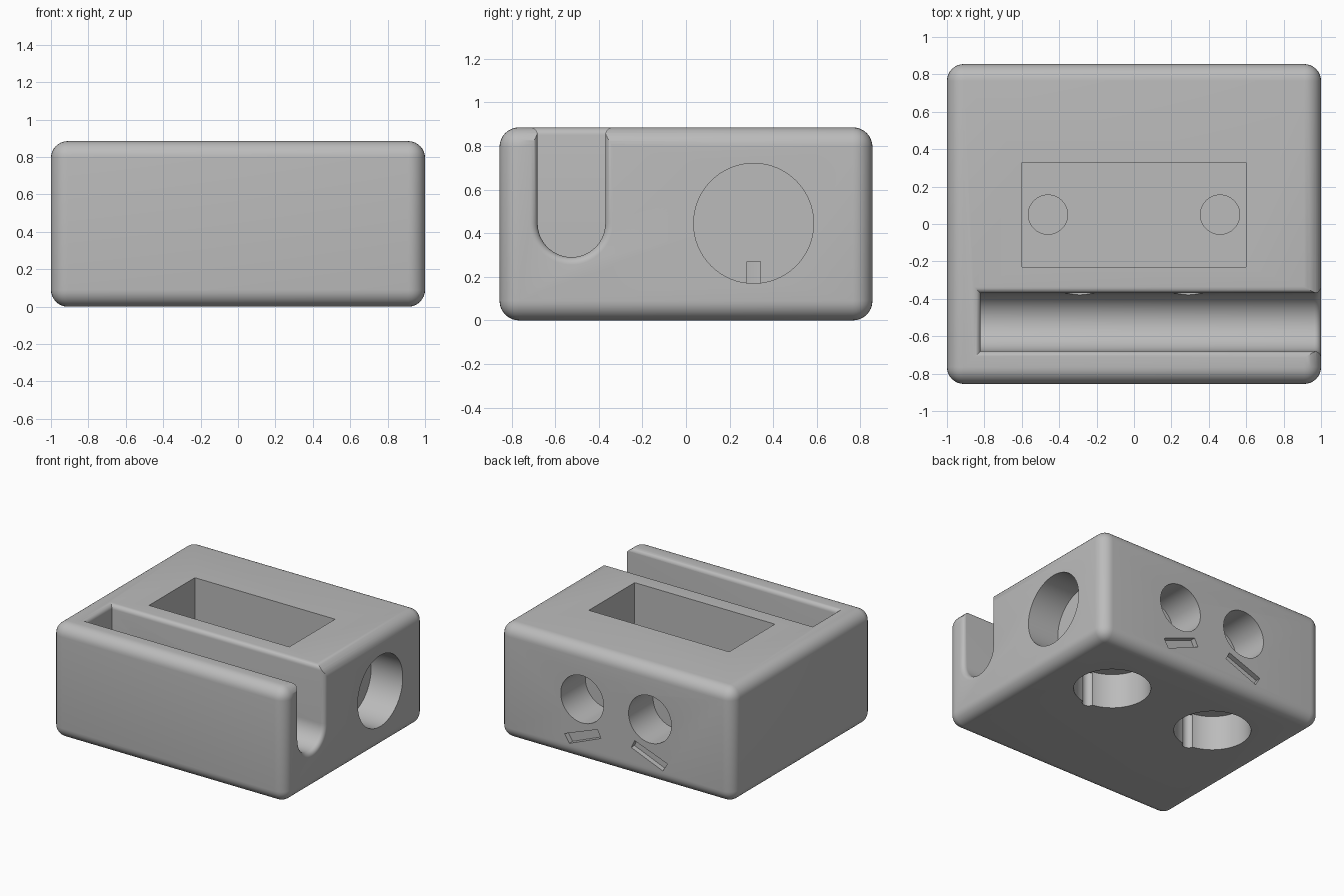
import bpy, bmesh, math
from mathutils import Matrix, Vector

if "Cube" in bpy.data.objects:
    bpy.data.objects.remove(bpy.data.objects["Cube"], do_unlink=True)

HEIGHT = 0.885
EDGE = 0.09       # outer rounding
RIM = 0.035       # rounding of the slot mouth

grey = bpy.data.materials.new("plain_grey")
grey.use_nodes = True
grey.diffuse_color = (0.5, 0.5, 0.5, 1)
grey.node_tree.nodes["Principled BSDF"].inputs["Base Color"].default_value = (0.5, 0.5, 0.5, 1)


def to_object(name, bm):
    bmesh.ops.recalc_face_normals(bm, faces=bm.faces)
    mesh = bpy.data.meshes.new(name)
    bm.to_mesh(mesh)
    bm.free()
    mesh.materials.append(grey)
    obj = bpy.data.objects.new(name, mesh)
    bpy.context.collection.objects.link(obj)
    return obj


def box(name, low, high):
    bm = bmesh.new()
    low, high = Vector(low), Vector(high)
    bmesh.ops.create_cube(bm, size=1, matrix=Matrix.Translation((low + high) / 2)
                          @ Matrix.Diagonal((*(high - low), 1)))
    return to_object(name, bm)


def rod(name, start, end, radius):
    """Cylinder between two points."""
    bm = bmesh.new()
    start, end = Vector(start), Vector(end)
    axis = end - start
    turn = axis.to_track_quat('Z', 'Y').to_matrix().to_4x4()
    bmesh.ops.create_cone(bm, cap_ends=True, segments=64, radius1=radius, radius2=radius,
                          depth=axis.length, matrix=Matrix.Translation((start + end) / 2) @ turn)
    return to_object(name, bm)


def loft(name, rings):
    """Closed solid through rings of matching points."""
    bm = bmesh.new()
    loops = [[bm.verts.new(p) for p in ring] for ring in rings]
    for a, b in zip(loops, loops[1:]):
        for i in range(len(a)):
            j = (i + 1) % len(a)
            bm.faces.new((a[i], a[j], b[j], b[i]))
    bm.faces.new(loops[0])
    bm.faces.new(loops[-1])
    return to_object(name, bm)


def flare(steps=6):
    """Quarter-round rim: (distance before the face, outward offset)."""
    angles = [math.pi / 2 * i / steps for i in range(steps + 1)]
    return [(RIM * (1 - math.sin(a)), RIM * (1 - math.cos(a))) for a in angles]


# Slot with a round floor, open at the top and at the right end
SLOT_Y, SLOT_Z, SLOT_R, SLOT_END = -0.525, 0.445, 0.155, -0.82


def slot_section(x, grow):
    r = SLOT_R + grow
    arc = [math.pi * (1 + i / 32) for i in range(33)]
    pts = [(x, SLOT_Y + r * math.cos(a), SLOT_Z + r * math.sin(a)) for a in arc]
    return [(x, SLOT_Y - r, 1.1)] + pts + [(x, SLOT_Y + r, 1.1)]


def slot_mouth(z, grow):
    y0, y1 = SLOT_Y - SLOT_R - grow, SLOT_Y + SLOT_R + grow
    x0 = SLOT_END - grow
    return [(x0, y0, z), (1.2, y0, z), (1.2, y1, z), (x0, y1, z)]


end_rings = [slot_section(1 - d, g) for d, g in flare()]
top_rings = [slot_mouth(HEIGHT - d, g) for d, g in flare()]
cutters = [
    loft("slot_cutter", [slot_section(SLOT_END, 0)] + end_rings + [slot_section(1.1, RIM)]),
    loft("slot_mouth_cutter", [slot_mouth(0.6, -0.001)] + [slot_mouth(0.8, -0.001)]
         + top_rings + [slot_mouth(1.05, RIM)]),
    # Rectangular pocket in the top, and the large blind hole in the right side
    box("pocket_cutter", (-0.6, -0.23, 0.34), (0.6, 0.33, 1.2)),
    rod("side_hole_cutter", (0.73, 0.31, 0.445), (1.2, 0.31, 0.445), 0.275),
]

for side, label in ((1, "left"), (-1, "right")):
    x = 0.46 * side
    # Round hole with a wire groove in the base, small recess in the pocket floor
    cutters.append(rod(label + "_base_hole_cutter", (x, 0.31, -0.2), (x, 0.31, 0.27), 0.272))
    cutters.append(rod(label + "_groove_cutter", (x, 0.05, -0.2), (x, 0.05, 0.265), 0.045))
    cutters.append(rod(label + "_recess_cutter", (x, 0.05, 0.29), (x, 0.05, 0.6), 0.105))
    # Stepped hole from the back through to the slot
    x = 0.29 * side
    cutters.append(rod(label + "_back_hole_cutter", (x, 0.555, 0.48), (x, 1.1, 0.48), 0.183))
    cutters.append(rod(label + "_back_bore_cutter", (x, -0.52, 0.48), (x, 0.7, 0.48), 0.085))
    # Slanted engraved mark below it
    mark = [(0.13, 0.22), (0.16, 0.28), (0.44, 0.175), (0.40, 0.11)]
    cutters.append(loft(label + "_mark_cutter",
                        [[(side * u, y, v) for u, v in mark] for y in (0.815, 1.0)]))

# Rounded block
block = box("holder_block", (-1, -0.855, 0), (1, 0.855, HEIGHT))
bevel = block.modifiers.new("rounding", 'BEVEL')
bevel.width = EDGE
bevel.segments = 8
for cutter in cutters:
    cutter.hide_render = True
    cutter.hide_viewport = True
    cutter.display_type = 'WIRE'
    cut = block.modifiers.new(cutter.name, 'BOOLEAN')
    cut.operation = 'DIFFERENCE'
    cut.solver = 'EXACT'
    cut.object = cutter

# Bake the cuts, then drop the cutters
bpy.context.view_layer.update()
graph = bpy.context.evaluated_depsgraph_get()
result = bpy.data.meshes.new_from_object(block.evaluated_get(graph))
block.modifiers.clear()
block.data = result
for cutter in cutters:
    bpy.data.objects.remove(cutter, do_unlink=True)

bpy.ops.object.select_all(action='DESELECT')
block.select_set(True)
bpy.context.view_layer.objects.active = block
bpy.ops.object.shade_smooth_by_angle(angle=math.radians(30))
